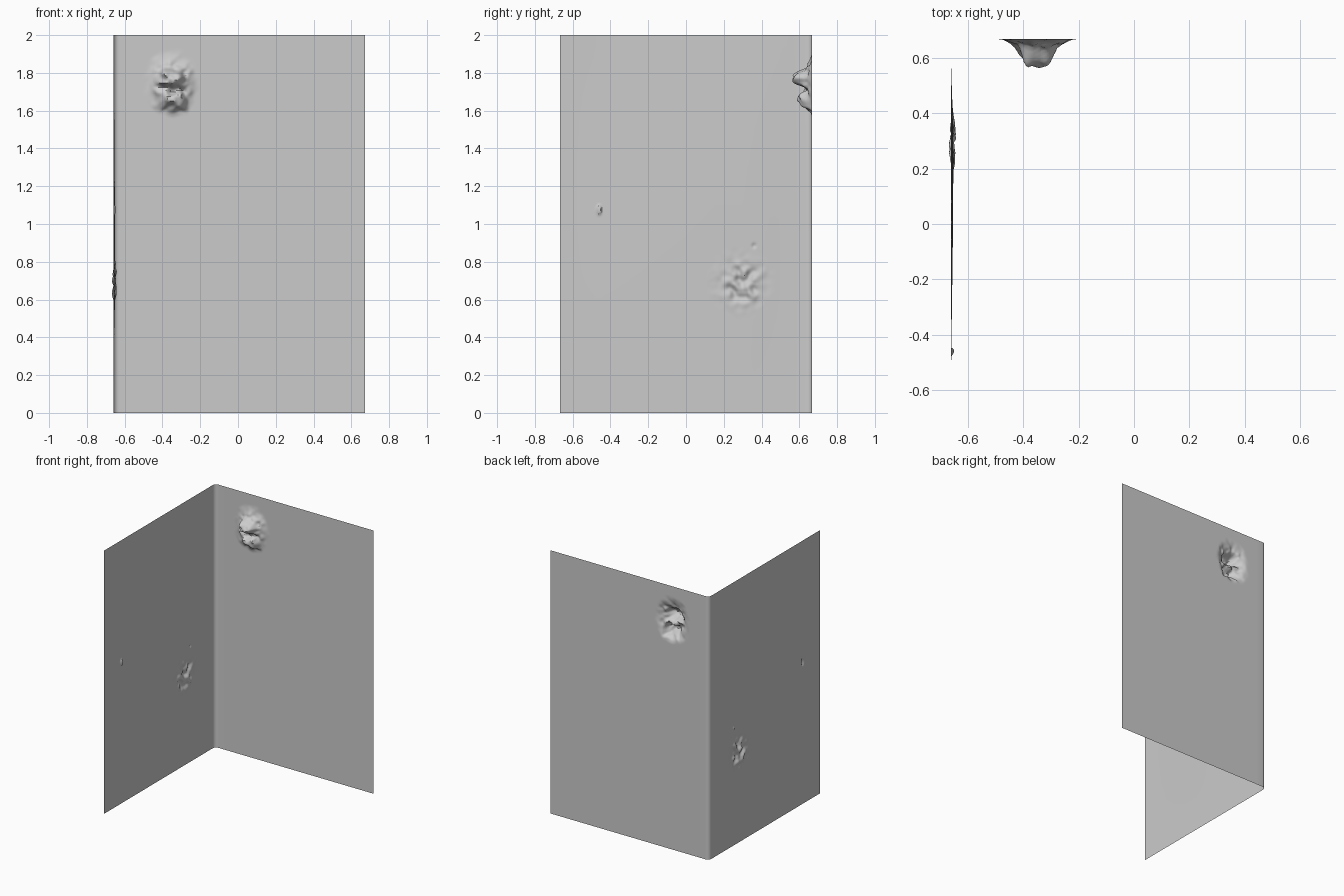
import bpy, bmesh, math
from mathutils import Vector, noise

cube = bpy.data.objects.get("Cube")
if cube:
    bpy.data.objects.remove(cube)

SIDE, RADIUS, BACK, HEIGHT = 1.304, 0.03, 1.302, 2.0
ARC = RADIUS * math.pi / 2


def smooth(e0, e1, v):
    t = min(max((v - e0) / (e1 - e0), 0), 1)
    return t * t * (3 - 2 * t)


def bump(v, centre, half):
    """Flat topped bump that fades to nothing at centre +- half."""
    return 1 - smooth(0.4 * half, half, abs(v - centre))


def oval(u, v, cu, cv, ru, rv, hard=0.3):
    return 1 - smooth(hard, 1, math.hypot((u - cu) / ru, (v - cv) / rv))


def samples(end, bands, fine=0.008, coarse=0.07):
    """Positions from 0 to end, closer together inside the damaged bands."""
    knots = sorted({0, end, *(k for b in bands for k in b)})
    out = [0]
    for a, b in zip(knots, knots[1:]):
        inside = any(lo <= (a + b) / 2 <= hi for lo, hi in bands)
        n = max(1, round((b - a) / (fine if inside else coarse)))
        out += [a + (b - a) * i / n for i in range(1, n + 1)]
    return out


def sheet_point(s):
    """Folded outline: side panel, rounded corner, back panel; with inward normal."""
    if s <= SIDE:
        return Vector((-0.66, s - 0.667, 0)), Vector((1, 0, 0))
    if s <= SIDE + ARC:
        a = (s - SIDE) / RADIUS
        n = Vector((math.cos(a), -math.sin(a), 0))
        return Vector((-0.63, 0.637, 0)) - n * RADIUS, n
    return Vector((s - SIDE - ARC - 0.63, 0.667, 0)), Vector((0, -1, 0))


def back_dent(x, z):
    """Deep two-lobed punch pushed in through the back panel."""
    x += 0.02 * noise.noise((x * 20, 3, z * 20))
    z += 0.022 * noise.noise((x * 20, 7, z * 18))
    skirt = 0.032 * oval(x, z, -0.35, 1.74, 0.15, 0.18)
    upper = 0.062 * bump(x, -0.355, 0.075) * bump(z, 1.77, 0.05)
    lower = 0.045 * bump(x, -0.34, 0.08) * bump(z, 1.65, 0.055)
    rough = noise.noise((x * 28, 1, z * 32)) * 0.022
    return skirt + upper + lower + rough * oval(x, z, -0.35, 1.74, 0.13, 0.17)


def side_crumple(y, z):
    """Shallow crumpled patch on the side panel."""
    patch = oval(y, z, 0.29, 0.69, 0.2, 0.2, 0.1)
    crease = abs(noise.noise((y * 13, 5, z * 11)))
    lump = noise.noise((y * 22, 9, z * 22))
    core = oval(y, z, 0.3, 0.68, 0.1, 0.14)
    chip = oval(y, z, 0.36, 0.885, 0.014, 0.018)
    return (patch * (0.014 * lump + 0.014 * (0.25 - crease))
            + 0.018 * core * lump - 0.007 * chip)


def side_nick(y, z):
    return 0.01 * oval(y, z, -0.46, 1.075, 0.014, 0.035, 0.5)


# Folded sheet
corner = SIDE + ARC
columns = samples(SIDE + ARC + BACK, [(0.18, 0.23), (0.76, 1.17), (SIDE, corner),
                                      (corner + 0.12, corner + 0.45)])
rows = samples(HEIGHT, [(0.48, 0.92), (1.03, 1.12), (1.53, 1.94)])
bm = bmesh.new()
grid = []
for s in columns:
    base, normal = sheet_point(s)
    line = []
    for z in rows:
        depth = 0
        if s <= SIDE:
            # gentle bow of the side panel plus its damage
            bow = 0.008 * smooth(-0.667, 0.15, base.y) * (1 - smooth(0.3, 0.63, base.y))
            depth = (bow * math.sin(math.pi * z / HEIGHT)
                     + side_crumple(base.y, z) + side_nick(base.y, z))
        elif s > corner:
            depth = back_dent(base.x, z)
        line.append(bm.verts.new(base + normal * depth + Vector((0, 0, z))))
    grid.append(line)
for a, b in zip(grid, grid[1:]):
    for i in range(len(rows) - 1):
        bm.faces.new((a[i], b[i], b[i + 1], a[i + 1]))

mesh = bpy.data.meshes.new("folded_sheet")
bm.to_mesh(mesh)
bm.free()
sheet = bpy.data.objects.new("folded_sheet", mesh)
bpy.context.collection.objects.link(sheet)

# Plain grey
grey = bpy.data.materials.new("plain_grey")
grey.use_nodes = True
colour = (0.6, 0.6, 0.6, 1)
grey.diffuse_color = colour
grey.node_tree.nodes["Principled BSDF"].inputs["Base Color"].default_value = colour
mesh.materials.append(grey)

bpy.context.view_layer.objects.active = sheet
sheet.select_set(True)
bpy.ops.object.shade_smooth_by_angle(angle=math.radians(40))
